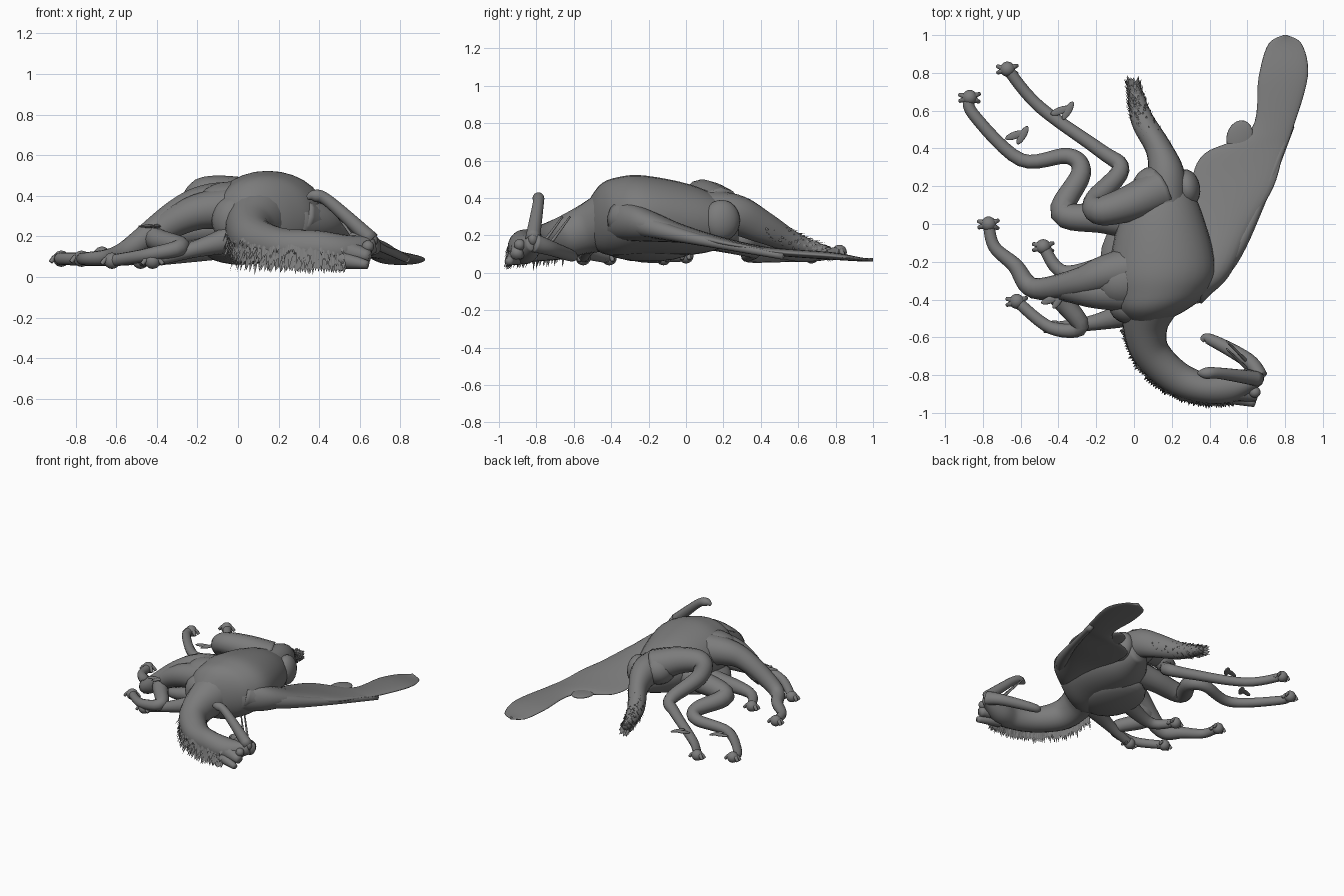
import bpy, bmesh, math, random
from mathutils import Vector, Matrix

random.seed(4)
cube = bpy.data.objects.get("Cube")
if cube:
    bpy.data.objects.remove(cube, do_unlink=True)

grey = bpy.data.materials.new("mid grey hide")
grey.use_nodes = True
tone = (0.2, 0.2, 0.2, 1)
grey.diffuse_color = tone
grey.node_tree.nodes["Principled BSDF"].inputs["Base Color"].default_value = tone
UP = Vector((0, 0, 1))


def finish(name, bm, smooth=True):
    """Turn a bmesh into a named, shaded object."""
    bmesh.ops.recalc_face_normals(bm, faces=bm.faces)
    mesh = bpy.data.meshes.new(name)
    bm.to_mesh(mesh)
    bm.free()
    mesh.materials.append(grey)
    for poly in mesh.polygons:
        poly.use_smooth = smooth
    obj = bpy.data.objects.new(name, mesh)
    bpy.context.collection.objects.link(obj)
    return obj


def refine(points, steps=6):
    """Pass a smooth spline through rows of position and radii."""
    rows = [Vector(p) for p in points]
    rows = [rows[0]] + rows + [rows[-1]]
    result = []
    for a, b, c, d in zip(rows, rows[1:], rows[2:], rows[3:]):
        for i in range(steps):
            t = i / steps
            result.append(b + (c - a) * (t / 2)
                          + (a * 2 - b * 5 + c * 4 - d) * (t * t / 2)
                          + (b * 3 - a - c * 3 + d) * (t ** 3 / 2))
    return result + [rows[-1]]


def loft(name, points, sides=16, axis=None):
    """Skin elliptical rings; each row is x, y, z, side radius, vertical radius."""
    rows = refine(points)
    bm = bmesh.new()
    rings = []
    for i, row in enumerate(rows):
        before, after = rows[max(i - 1, 0)], rows[min(i + 1, len(rows) - 1)]
        tangent = Vector(axis) if axis else (after - before).to_3d().normalized()
        side = tangent.cross(UP).normalized()
        lift = side.cross(tangent)
        centre = Vector(row[:3])
        ring = []
        for k in range(sides):
            angle = math.tau * k / sides
            ring.append(bm.verts.new(centre + side * (math.cos(angle) * max(row[3], .004))
                                     + lift * (math.sin(angle) * max(row[4], .004))))
        rings.append(ring)
    for r, s in zip(rings, rings[1:]):
        for k in range(sides):
            n = (k + 1) % sides
            bm.faces.new((r[k], r[n], s[n], s[k]))
    bm.faces.new(rings[0])
    bm.faces.new(rings[-1])
    return finish(name, bm)


def limb(name, path, thick, thin):
    """Tapering round tube along a path."""
    last = len(path) - 1
    rows = []
    for i, p in enumerate(path):
        radius = thin + (thick - thin) * (1 - i / last) ** 2
        rows.append((*p, radius, radius))
    return loft(name, rows, 12)


def blob(name, centre, size, turn=0):
    """Stretched ball, turned about the vertical."""
    bm = bmesh.new()
    bmesh.ops.create_uvsphere(bm, u_segments=20, v_segments=12, radius=1)
    bm.transform(Matrix.Translation(centre) @ Matrix.Rotation(math.radians(turn), 4, 'Z')
                 @ Matrix.Diagonal((*size, 1)))
    return finish(name, bm)


def blade(bm, root, tip, width, across):
    """One thin, flat, pointed hair plate."""
    root, tip = Vector(root), Vector(tip)
    across = Vector(across).normalized() * width
    depth = across.cross(tip - root).normalized() * .004
    base = [bm.verts.new(root + v) for v in (across, depth, -across, -depth)]
    point = bm.verts.new(tip)
    for k in range(4):
        bm.faces.new((base[k], base[(k + 1) % 4], point))


# Body, broad at the shoulders
loft("body", [(.06, -.53, .27, .07, .1), (.09, -.46, .29, .18, .18), (.13, -.37, .3, .25, .21),
              (.15, -.22, .31, .28, .21), (.15, .06, .28, .21, .18),
              (.19, .28, .25, .07, .09)], 28, axis=(0, 1, 0))
blob("haunch", (.12, .16, .33), (.13, .15, .12), 25)
blob("rump_lobe", (.28, .19, .28), (.07, .1, .11), 10)
blob("folded_belly", (.02, -.2, .14), (.2, .26, .08))

# Tail with ragged hair at the end
tail = [(.16, .1, .31, .12, .13), (.17, .26, .31, .1, .11), (.13, .4, .25, .07, .09),
        (.04, .56, .17, .06, .06), (0, .74, .11, .03, .03)]
loft("tail", tail)
hair = bmesh.new()
for row in refine(tail[2:], 12):
    for k in range(9):
        angle = math.tau * (k + random.random()) / 9
        out = Vector((math.cos(angle), 0, math.sin(angle)))
        root = Vector(row[:3]) + out * row[3] * .8
        tip = root + out * .02 + Vector((-.01, random.uniform(.02, .05), -.01))
        blade(hair, root, tip, .02, (out.z, 0, -out.x))
finish("tail_hair", hair, False)

# Curving neck and head
neck = [(.09, -.4, .28, .16, .17), (.06, -.54, .23, .12, .13), (.09, -.68, .18, .1, .11),
        (.22, -.81, .15, .09, .09), (.38, -.87, .14, .08, .09), (.52, -.86, .13, .08, .08),
        (.67, -.82, .16, .03, .04)]
loft("neck", neck, 20)
blob("brow", (.61, -.81, .18), (.08, .04, .05), -10)
blob("eye", (.64, -.89, .15), (.03, .03, .03))
limb("upper_jaw", [(.48, -.87, .14), (.65, -.91, .1)], .07, .03)
limb("lower_jaw", [(.48, -.9, .09), (.64, -.95, .06)], .05, .02)

# Mane hanging from the outer side of the neck
mane = bmesh.new()
path = refine(neck[1:6], 16)
for here, ahead in zip(path, path[1:]):
    along = (ahead - here).to_3d().normalized()
    out = along.cross(UP).normalized()
    for level in range(4):
        root = Vector(here[:3]) + out * here[3] * .85 + UP * (.03 - level * .03)
        reach = random.uniform(.01, .04)
        tip = root + out * reach - UP * random.uniform(.05, .11)
        tip.z = max(tip.z, random.uniform(.01, .03))
        tip.y = max(tip.y, -1)
        blade(mane, root, tip, .018, along)
finish("mane", mane, False)

# Ears and feelers
loft("upper_ear", [(.66, -.82, .18, .04, .04), (.45, -.79, .37, .03, .03),
                   (.38, -.79, .4, .03, .03), (.34, -.79, .39, .01, .01)])
loft("lower_ear", [(.67, -.81, .16, .04, .05), (.6, -.72, .13, .04, .04),
                   (.4, -.61, .09, .03, .03), (.36, -.62, .09, .01, .01)])
for shift in (0, .04):
    limb("feeler", [(.6, -.77 + shift, .15), (.49, -.66 + shift, .3)], .009, .005)

# Wing: flat blade with a thick leading edge
edge = [(.2, -.42, .28, .14, .1), (.36, -.28, .27, .14, .1), (.45, -.02, .21, .17, .05),
        (.52, .2, .16, .22, .03), (.58, .37, .13, .21, .02), (.73, .5, .11, .11, .02),
        (.79, .78, .09, .13, .02), (.8, .95, .07, .09, .01), (.8, 1, .07, .01, .01)]
loft("wing", edge, 24, axis=(0, 1, 0))
limb("wing_front_edge", [(.3, -.34, .3), (.5, -.18, .24), (.66, .1, .17), (.83, .52, .09)], .1, .02)
blob("wing_back_lobe", (.56, .46, .12), (.07, .09, .015), -15)

# Legs, all swept to the right side
legs = {
    "outer_hind_leg": ([(.08, 0, .26), (-.15, .03, .24), (-.38, .06, .2), (-.28, .27, .15),
                        (-.35, .36, .12), (-.6, .34, .09), (-.85, .58, .09), (-.87, .67, .09)], .1),
    "inner_hind_leg": ([(.14, .18, .34), (-.02, .11, .4), (-.18, .07, .41), (-.2, .13, .32),
                        (-.07, .29, .18), (-.18, .39, .14), (-.5, .62, .09), (-.67, .82, .11)], .12),
    "middle_leg": ([(.08, -.22, .34), (-.14, -.26, .36), (-.3, -.31, .31), (-.53, -.34, .14),
                    (-.63, -.22, .1), (-.74, -.12, .09), (-.77, 0, .09)], .13),
    "front_leg": ([(.08, -.36, .34), (-.2, -.36, .32), (-.41, -.35, .2), (-.28, -.54, .15),
                   (-.44, -.55, .11), (-.62, -.41, .08)], .12),
    "tucked_leg": ([(-.05, -.2, .16), (-.36, -.26, .1), (-.48, -.12, .08)], .07),
    "lower_front_leg": ([(.02, -.46, .2), (-.2, -.52, .14), (-.42, -.55, .08)], .08),
}
for name, (path, thick) in legs.items():
    limb(name, path, thick, .03)
    end = Vector(path[-1])
    blob(name + "_ankle", end, (.04, .04, .04))
    # Splayed claws
    for turn in (-25, 20, 165, 200):
        angle = math.radians(turn)
        reach = Vector((math.cos(angle), math.sin(angle), -.3)) * .055
        limb(name + "_claw", [end, end + reach * .6 + UP * .015, end + reach], .03, .01)

# Pairs of leaf-shaped spurs on the legs
for x, y, z in ((-.65, .47, .12), (-.41, .6, .13), (-.46, -.4, .25)):
    for turn in (20, 60):
        blob("spur", (x + turn / 1000, y, z), (.055, .02, .008), turn)

# Shoulder and chest masses above the front legs
blob("shoulder", (-.04, -.3, .35), (.17, .14, .12), 15)
blob("chest", (-.02, -.44, .28), (.11, .09, .12))
